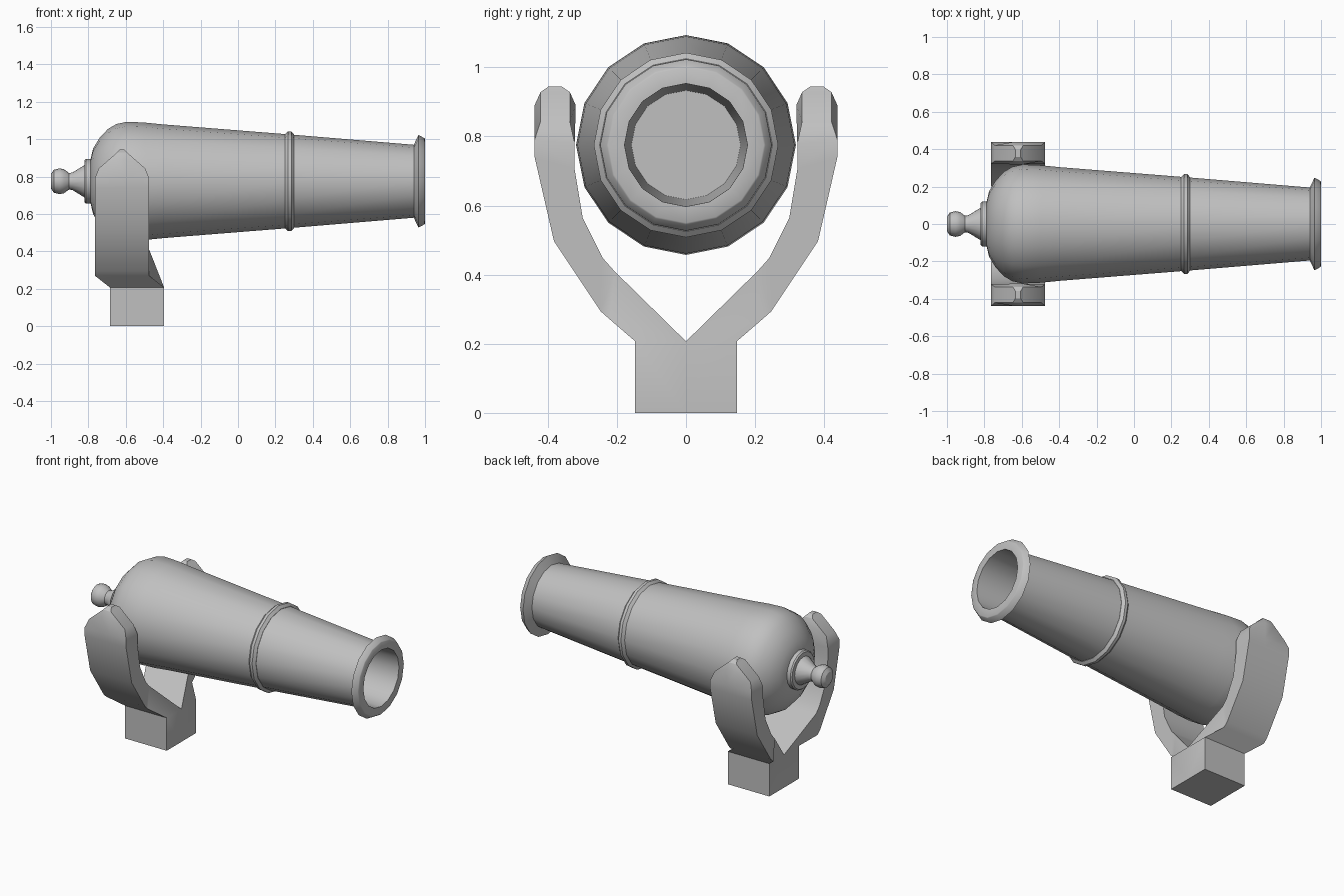
import bpy, bmesh, math
from mathutils import Vector

cube = bpy.data.objects.get("Cube")
if cube:
    bpy.data.objects.remove(cube, do_unlink=True)

# One plain metal colour
metal = bpy.data.materials.new("grey_metal")
metal.use_nodes = True
grey = (0.53, 0.53, 0.53, 1)
metal.diffuse_color = grey
metal.node_tree.nodes["Principled BSDF"].inputs["Base Color"].default_value = grey


def finish(name, bm, angle):
    bmesh.ops.remove_doubles(bm, verts=bm.verts, dist=0.0005)
    bmesh.ops.recalc_face_normals(bm, faces=bm.faces)
    mesh = bpy.data.meshes.new(name)
    bm.to_mesh(mesh)
    bm.free()
    mesh.materials.append(metal)
    obj = bpy.data.objects.new(name, mesh)
    bpy.context.collection.objects.link(obj)
    bpy.ops.object.select_all(action="DESELECT")
    obj.select_set(True)
    bpy.context.view_layer.objects.active = obj
    bpy.ops.object.shade_smooth_by_angle(angle=math.radians(angle))
    return obj


def bridge(bm, rings):
    """Join each ring of vertices to the next one."""
    for a, b in zip(rings, rings[1:]):
        n = len(a)
        for i in range(n):
            j = (i + 1) % n
            bm.faces.new((a[i], a[j], b[j], b[i]))


def turned(name, profile, sides=16, axis_z=0.775):
    """Turn an (x, radius) profile about the barrel axis."""
    bm = bmesh.new()
    rings = []
    for x, r in profile:
        angles = [math.tau * i / sides for i in range(sides)]
        rings.append([bm.verts.new((x, r * math.sin(a), axis_z + r * math.cos(a)))
                      for a in angles])
    bridge(bm, rings)
    bm.faces.new(rings[0])
    bm.faces.new(rings[-1])
    return finish(name, bm, 32)


# Barrel: domed breech, taper, flared muzzle and hollow bore
turned("barrel", [
    (-0.79, 0.11), (-0.775, 0.175), (-0.74, 0.232), (-0.695, 0.28),
    (-0.65, 0.306), (-0.595, 0.318), (-0.5, 0.314), (-0.4, 0.304),
    (0.28, 0.25), (0.94, 0.195), (0.965, 0.248), (0.997, 0.23),
    (1.0, 0.225), (1.0, 0.178), (0.4, 0.158)])

# Raised band around the middle of the barrel
turned("barrel_band", [(0.252, 0.24), (0.252, 0.252), (0.268, 0.267),
                       (0.285, 0.267), (0.3, 0.25), (0.3, 0.24)])

# Breech collar and knob
turned("breech_collar", [(-0.82, 0.113), (-0.812, 0.12),
                         (-0.788, 0.12), (-0.77, 0.12)])
turned("breech_knob", [(-1.0, 0.038), (-0.985, 0.061), (-0.955, 0.069),
                       (-0.93, 0.064), (-0.903, 0.044), (-0.885, 0.047),
                       (-0.82, 0.087), (-0.8, 0.087)])

# Forked stand: (centre x, inner y, inner z, outer y, outer z) up one arm
ARM_X, HALF, MID = -0.62, 0.145, 0.028
sections = [
    (-0.54, 0, 0, 0.147, 0),
    (-0.54, 0, 0.207, 0.147, 0.207),
    (ARM_X, 0.207, 0.41, 0.22, 0.27),
    (ARM_X, 0.24, 0.447, 0.247, 0.294),
    (ARM_X, 0.299, 0.565, 0.382, 0.497),
    (ARM_X, 0.323, 0.71, 0.438, 0.74),
    (ARM_X, 0.322, 0.78, 0.438, 0.79),
]
bm = bmesh.new()
rings = []
for cx, yi, zi, yo, zo in sections:
    cols = (-HALF, -MID, MID, HALF)
    ring = [(cx + c, yi, zi) for c in cols] + [(cx + c, yo, zo) for c in cols[::-1]]
    rings.append([bm.verts.new(p) for p in ring])

# Chamfered arm tip: (half width, edge inset, edge z, middle inset, middle z, middle half width)
tip = [(0.125, 0.017, 0.843, 0, 0.89, MID),
       (MID, 0.017, 0.928, 0.017, 0.928, MID),
       (0.014, 0.04, 0.944, 0.04, 0.944, 0.014)]
for hw, inset, z, mid_inset, mid_z, mw in tip:
    cols = ((-hw, inset, z), (-mw, mid_inset, mid_z),
            (mw, mid_inset, mid_z), (hw, inset, z))
    ring = [(ARM_X + c, 0.319 + d, h) for c, d, h in cols]
    ring += [(ARM_X + c, 0.438 - d, h) for c, d, h in cols[::-1]]
    rings.append([bm.verts.new(p) for p in ring])
bridge(bm, rings)
bm.faces.new(rings[0])
top = rings[-1]
bm.faces.new((top[0], top[3], top[4], top[7]))

# Open the centre seam, then mirror to the other arm
seam = [f for f in bm.faces if all(v.co.y < 0.001 for v in f.verts)]
bmesh.ops.delete(bm, geom=seam, context="FACES")
bmesh.ops.remove_doubles(bm, verts=bm.verts, dist=0.0005)
bmesh.ops.mirror(bm, geom=bm.verts[:] + bm.edges[:] + bm.faces[:],
                 axis="Y", merge_dist=0.0005)
finish("forked_stand", bm, 30)
